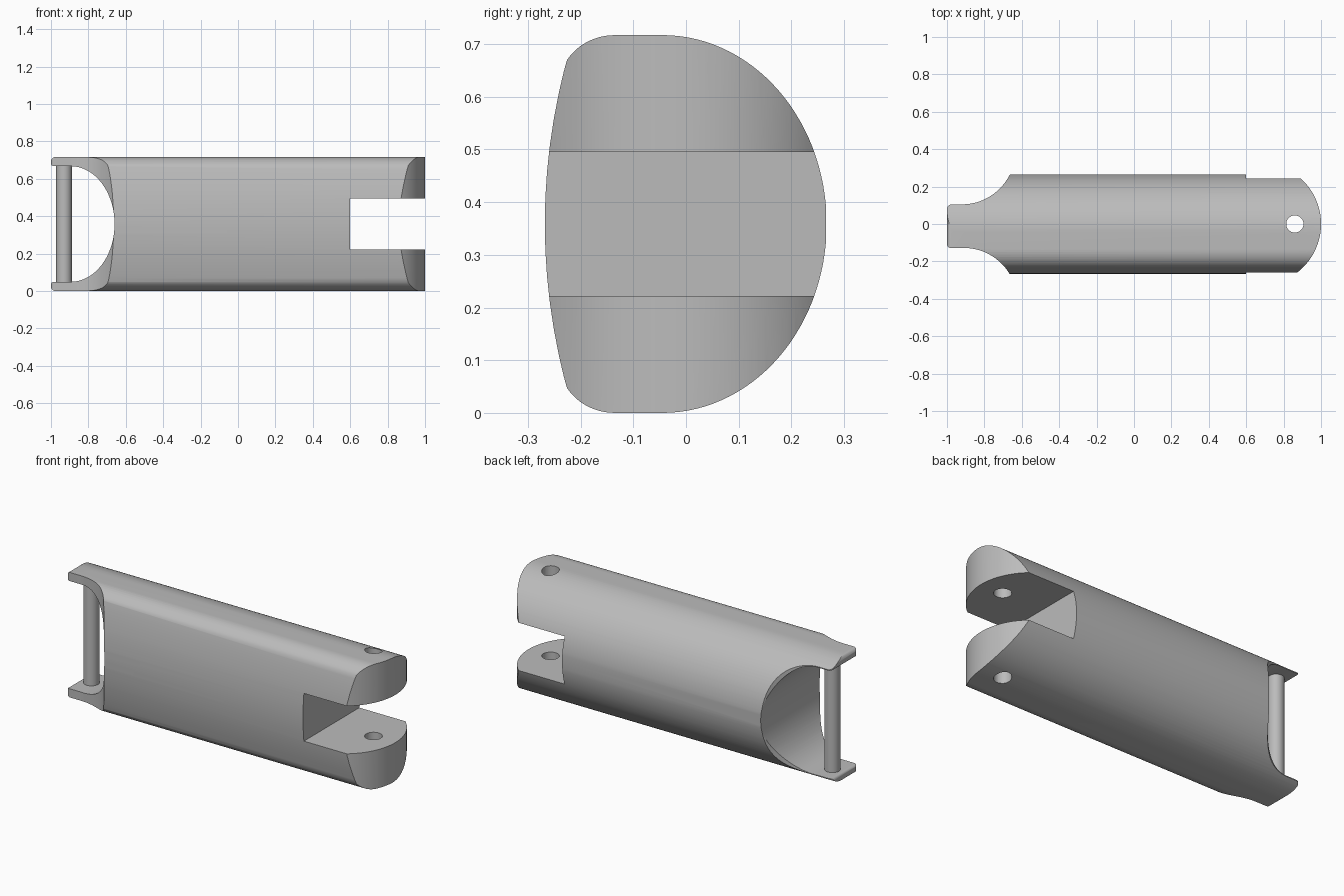
import bpy, bmesh
from math import sin, cos, pi, radians, sqrt
from mathutils import Vector

if "Cube" in bpy.data.objects:
    bpy.data.objects.remove(bpy.data.objects["Cube"])

MID = 0.3585  # half of the body height

grey = bpy.data.materials.new("light_grey")
grey.use_nodes = True
grey.diffuse_color = (0.5, 0.5, 0.5, 1)
grey.node_tree.nodes["Principled BSDF"].inputs["Base Color"].default_value = (0.5, 0.5, 0.5, 1)


def arc(cu, cv, ru, rv, a0, a1, n=24):
    """Points along an elliptical arc, angles in degrees."""
    steps = [radians(a0 + (a1 - a0) * i / n) for i in range(n + 1)]
    return [(cu + ru * cos(a), cv + rv * sin(a)) for a in steps]


def prism(name, outline, place, direction):
    """Extrude a closed outline; place maps (u, v) to a 3D point."""
    bm = bmesh.new()
    face = bm.faces.new([bm.verts.new(place(u, v)) for u, v in outline])
    out = bmesh.ops.extrude_face_region(bm, geom=[face])
    moved = [g for g in out["geom"] if isinstance(g, bmesh.types.BMVert)]
    bmesh.ops.translate(bm, verts=moved, vec=Vector(direction))
    bmesh.ops.recalc_face_normals(bm, faces=bm.faces)
    mesh = bpy.data.meshes.new(name)
    bm.to_mesh(mesh)
    bm.free()
    obj = bpy.data.objects.new(name, mesh)
    bpy.context.collection.objects.link(obj)
    mesh.materials.append(grey)
    return obj


def smooth(obj):
    bpy.ops.object.select_all(action="DESELECT")
    obj.select_set(True)
    bpy.context.view_layer.objects.active = obj
    bpy.ops.object.shade_smooth_by_angle(angle=radians(25))


# Cross-section: round back, flatter bowed front, softened front corners
upper = arc(-0.045, 0, 0.312, MID, 6, 90, 28)
upper += arc(-0.135, MID - 0.095, 0.105, 0.095, 90, 150, 8)
upper += [(-0.268 + 0.43 * h * h, h) for h in (0.29, 0.25, 0.2, 0.15, 0.1, 0.05)]
section = upper + [(-0.268, 0)] + [(u, -v) for u, v in reversed(upper)]
body = prism("link_body", section, lambda u, v: (-1.2, u, v + MID), (2.4, 0, 0))

# Plan outline: rounded fork end, flared neck down to the narrow tabs
plan = [(-0.663, -0.3), (0.85, -0.3)]
plan += arc(0.672, 0, 0.328, 0.328, -60, 60, 40)
plan += [(0.85, 0.3), (-0.663, 0.3)]
plan += arc(-0.92, 0.39, 0.285, 0.285, -26, -90)
plan += arc(-0.975, 0.08, 0.025, 0.025, 90, 180, 6)
plan += arc(-0.98, -0.108, 0.02, 0.02, 180, 270, 6)
plan += arc(-0.91, -0.413, 0.285, 0.285, 90, 31)
plan_cutter = prism("plan_cutter", plan, lambda u, v: (u, v, -0.2), (0, 0, 1.2))

# Side outline: square fork slot, rounded opening between the tabs
half = [(0.6, 0), (0.6, 0.137), (1.1, 0.137), (1.1, 0.45), (-0.9, 0.45), (-0.9, MID)]
half += arc(-0.975, MID - 0.025, 0.025, 0.025, 90, 180, 6)
half += arc(-0.985, 0.324, 0.015, 0.015, 180, 270, 4)
half += arc(-0.895, 0, 0.235, 0.309, 90, 0, 32)
side = half + [(u, -v) for u, v in reversed(half[1:-1])]
side_cutter = prism("side_cutter", side, lambda u, v: (u, -0.5, v + MID), (0, 1, 0))

# Hinge hole through both fork arms
hole_cutter = prism("hole_cutter", arc(0.86, 0, 0.046, 0.046, 0, 350, 35),
                    lambda u, v: (u, v, -0.2), (0, 0, 1.2))

cutters = [(plan_cutter, "INTERSECT"), (side_cutter, "INTERSECT"), (hole_cutter, "DIFFERENCE")]
for cutter, operation in cutters:
    mod = body.modifiers.new(cutter.name, "BOOLEAN")
    mod.operation = operation
    mod.solver = "EXACT"
    mod.object = cutter
    bpy.ops.object.select_all(action="DESELECT")
    bpy.context.view_layer.objects.active = body
    body.select_set(True)
    bpy.ops.object.modifier_apply(modifier=mod.name)
    bpy.data.objects.remove(cutter)
smooth(body)

# Hinge pin joining the two tabs
pin = prism("hinge_pin", arc(-0.93, 0, 0.042, 0.042, 0, 350, 35),
            lambda u, v: (u, v, 0.035), (0, 0, 0.645))
smooth(pin)
